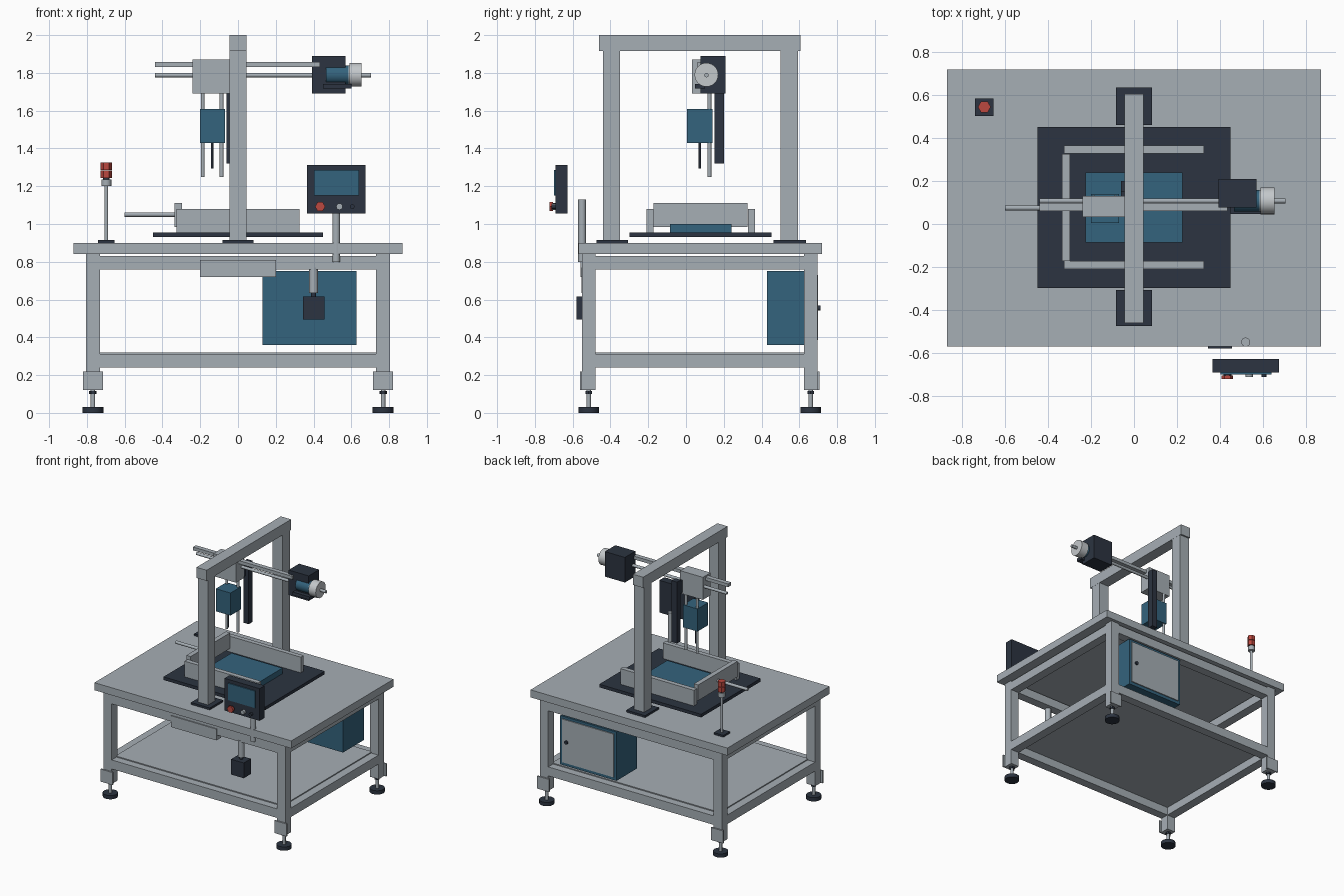
import bpy
import math


def material(name, rgb):
    m = bpy.data.materials.new(name)
    m.diffuse_color = (*rgb, 1)
    return m


GREY = material("light_grey", (0.38, 0.425, 0.46))
DARK = material("dark_slate", (0.025, 0.034, 0.052))
BLUE = material("steel_blue", (0.034, 0.125, 0.205))
RED = material("signal_red", (0.5, 0.065, 0.05))
SILVER = material("silver", (0.55, 0.58, 0.6))


def box(name, x, y, z, mat):
    """Box from (min, max) ranges on each axis."""
    mid = [(a + b) / 2 for a, b in (x, y, z)]
    bpy.ops.mesh.primitive_cube_add(size=1, location=mid)
    o = bpy.context.object
    o.name = name
    o.scale = [b - a for a, b in (x, y, z)]
    bpy.ops.object.transform_apply(location=False, rotation=False, scale=True)
    o.data.materials.append(mat)
    return o


def rod(name, axis, span, centre, r, mat, sides=20):
    """Cylinder along an axis; centre holds the two other coordinates in xyz order."""
    loc = list(centre)
    loc.insert("xyz".index(axis), sum(span) / 2)
    rot = {"x": (0, math.pi / 2, 0), "y": (math.pi / 2, 0, 0), "z": (0, 0, 0)}[axis]
    # hexagons get a corner pointing sideways
    bpy.ops.mesh.primitive_cylinder_add(vertices=sides, radius=r, depth=span[1] - span[0],
                                        location=loc, rotation=rot)
    o = bpy.context.object
    o.name = name
    o.data.materials.append(mat)
    if sides > 8:
        bpy.ops.object.shade_smooth_by_angle(angle=math.radians(40))
    else:
        o.rotation_euler.rotate_axis("Z", math.radians(30))
    return o


# Table top and lower shelf
box("table_top", (-0.87, 0.87), (-0.57, 0.72), (0.84, 0.90), GREY)
box("lower_shelf", (-0.74, 0.74), (-0.49, 0.635), (0.305, 0.32), GREY)

# Legs with foot brackets and levelling feet
for sx in (-1, 1):
    for y0, y1, sy in ((-0.55, -0.48, -1), (0.625, 0.695, 1)):
        cx, cy = sx * 0.768, (y0 + y1) / 2
        box("leg", (cx - 0.037, cx + 0.037), (y0, y1), (0.12, 0.84), GREY)
        face = y0 if sy < 0 else y1
        box("foot_bracket", (cx - 0.053, cx + 0.053),
            (min(face, face + sy * 0.012), max(face, face + sy * 0.012)), (0.12, 0.22), GREY)
        rod("foot_pad", "z", (0, 0.03), (cx, cy), 0.055, DARK, 24)
        rod("foot_stem", "z", (0.03, 0.13), (cx, cy), 0.012, GREY)
        rod("foot_nut", "z", (0.1, 0.115), (cx, cy), 0.02, DARK, 6)

# Frame rails, upper and lower
for z in ((0.76, 0.83), (0.24, 0.312)):
    for y in ((-0.55, -0.48), (0.625, 0.695)):
        box("long_rail", (-0.735, 0.735), y, z, GREY)
    for sx in (-1, 1):
        box("side_rail", (sx * 0.768 - 0.036, sx * 0.768 + 0.036), (-0.48, 0.625), z, GREY)

# Drawer front, hanging outlet box
box("drawer_front", (-0.2, 0.2), (-0.558, -0.50), (0.72, 0.81), GREY)
rod("outlet_post", "z", (0.635, 0.77), (0.4, -0.53), 0.024, GREY)
rod("outlet_collar", "z", (0.615, 0.638), (0.4, -0.53), 0.013, DARK)
box("outlet_box", (0.345, 0.457), (-0.58, -0.49), (0.495, 0.617), DARK)

# Electrical cabinet with rear door
box("cabinet", (0.13, 0.627), (0.43, 0.692), (0.36, 0.75), BLUE)
box("cabinet_door", (0.15, 0.607), (0.692, 0.70), (0.385, 0.73), GREY)
rod("door_knob", "y", (0.70, 0.712), (0.565, 0.555), 0.014, DARK)

# Gantry
for y0, y1, p0, p1 in ((-0.44, -0.35, -0.475, -0.308), (0.50, 0.592, 0.462, 0.635)):
    box("gantry_base", (-0.083, 0.083), (p0, p1), (0.90, 0.916), DARK)
    box("gantry_post", (-0.044, 0.044), (y0, y1), (0.916, 1.915), GREY)
box("gantry_beam", (-0.045, 0.045), (-0.46, 0.605), (1.915, 2.0), GREY)

# Work area: base plate, block and U-shaped fence
box("work_plate", (-0.45, 0.45), (-0.298, 0.452), (0.93, 0.955), DARK)
box("work_block", (-0.225, 0.225), (-0.085, 0.24), (0.955, 1.0), BLUE)
for y in ((-0.21, -0.173), (0.328, 0.365)):
    box("fence_side", (-0.325, 0.325), y, (0.955, 1.08), GREY)
box("fence_end", (-0.335, -0.297), (-0.173, 0.325), (0.985, 1.11), GREY)
rod("pusher_rod", "x", (-0.6, -0.296), (0.075, 1.05), 0.012, GREY)

# Linear axis and carriage
box("axis_rail", (-0.44, 0.435), (0.06, 0.097), (1.832, 1.858), GREY)
rod("axis_screw", "x", (-0.44, 0.705), (0.108, 1.788), 0.0115, GREY)
box("carriage", (-0.24, -0.04), (0.032, 0.13), (1.69, 1.87), GREY)
box("vertical_column", (-0.06, -0.012), (0.152, 0.2), (1.32, 1.81), DARK)
box("column_bracket", (-0.06, -0.04), (0.13, 0.152), (1.70, 1.80), DARK)

# Tool head with guide rods and nozzle
box("tool_head", (-0.2, -0.07), (0.005, 0.14), (1.43, 1.61), BLUE)
for x in (-0.187, -0.087):
    rod("guide_rod", "z", (1.25, 1.69), (x, 0.124), 0.01, GREY)
rod("nozzle", "z", (1.295, 1.43), (-0.137, 0.073), 0.006, DARK)

# Drive motor
box("motor_bracket", (0.393, 0.57), (0.078, 0.21), (1.69, 1.89), DARK)
rod("motor_body", "x", (0.465, 0.585), (0.108, 1.79), 0.05, BLUE, 24)
box("motor_foot", (0.45, 0.6), (0.047, 0.1), (1.717, 1.742), DARK)
rod("motor_collar", "x", (0.58, 0.6), (0.108, 1.79), 0.05, SILVER, 24)
rod("motor_wheel", "x", (0.59, 0.655), (0.108, 1.79), 0.063, SILVER, 24)

# Operator panel on its pole
rod("panel_pole", "z", (0.8, 1.13), (0.52, -0.55), 0.021, GREY)
box("panel_case", (0.365, 0.676), (-0.692, -0.628), (1.055, 1.312), DARK)
box("panel_screen", (0.403, 0.64), (-0.70, -0.692), (1.15, 1.285), BLUE)
rod("stop_collar", "y", (-0.705, -0.692), (0.435, 1.092), 0.018, DARK)
rod("stop_button", "y", (-0.722, -0.705), (0.435, 1.092), 0.027, RED, 6)
rod("start_button", "y", (-0.712, -0.692), (0.537, 1.092), 0.017, GREY)
rod("mode_button", "y", (-0.712, -0.692), (0.605, 1.092), 0.012, DARK)

# Signal tower
box("tower_base", (-0.74, -0.655), (0.503, 0.585), (0.90, 0.915), DARK)
rod("tower_pole", "z", (0.915, 1.2), (-0.697, 0.545), 0.01, GREY)
rod("tower_collar", "z", (1.2, 1.236), (-0.697, 0.545), 0.026, GREY)
rod("tower_core", "z", (1.236, 1.245), (-0.697, 0.545), 0.018, DARK)
for z in (1.243, 1.286):
    rod("tower_lamp", "z", (z, z + 0.039), (-0.697, 0.545), 0.03, RED, 6)
